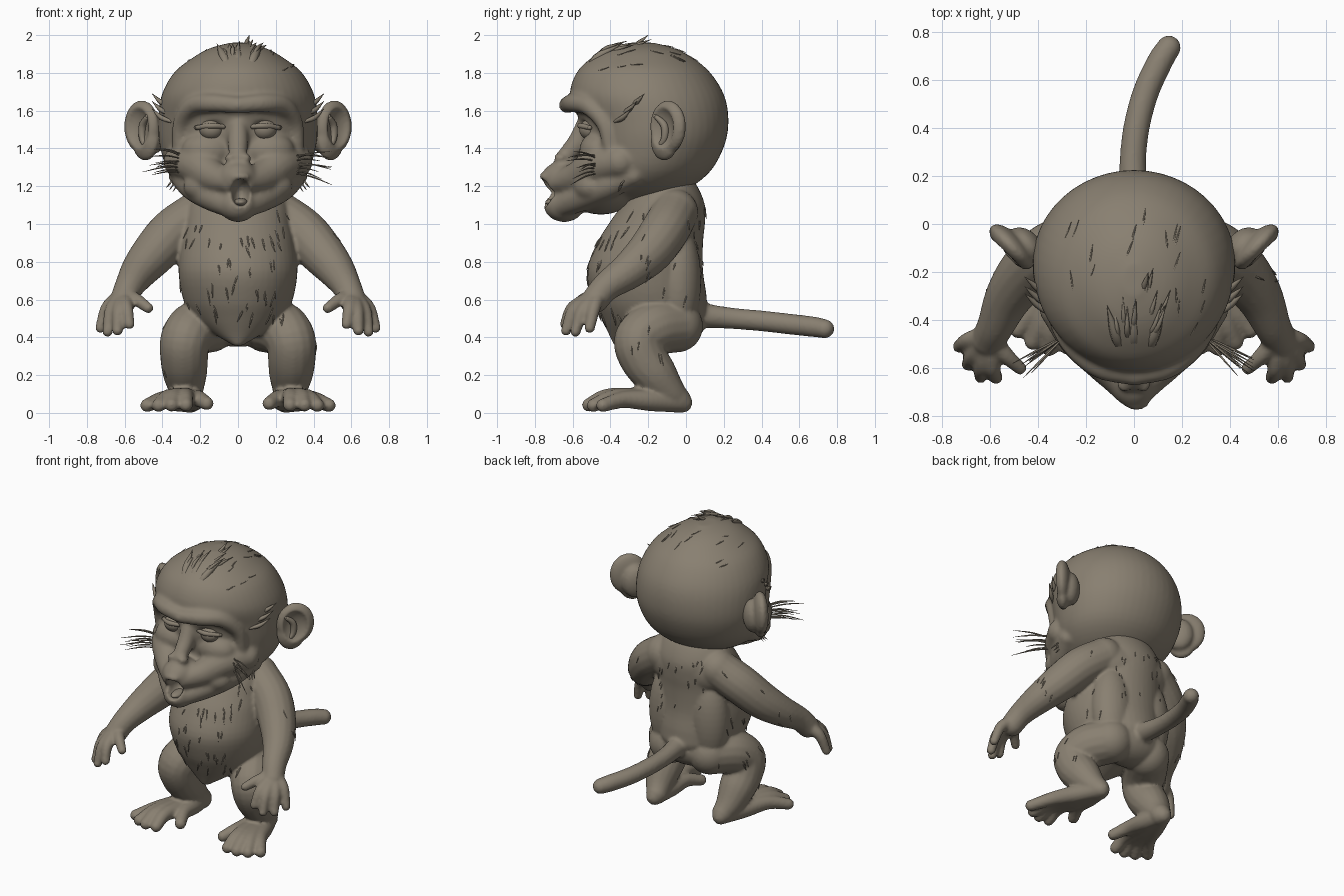
import bpy, bmesh, math, random
from mathutils import Vector, Matrix

random.seed(4)
cube = bpy.data.objects.get("Cube")
if cube:
    bpy.data.objects.remove(cube)

fur = bpy.data.materials.new("grey_brown_fur")
fur.use_nodes = True
fur.diffuse_color = (0.25, 0.215, 0.165, 1)
fur.node_tree.nodes["Principled BSDF"].inputs["Base Color"].default_value = fur.diffuse_color


def ball(bm, centre, radii, turn=0.0):
    m = (Matrix.Translation(centre) @ Matrix.Rotation(turn, 4, 'Z')
         @ Matrix.Diagonal((*radii, 1)))
    bmesh.ops.create_uvsphere(bm, u_segments=32, v_segments=20, radius=1, matrix=m)


def skin(bm, rings):
    """Join rings of points into a closed skin."""
    loops = [[bm.verts.new(p) for p in ring] for ring in rings]
    n = len(loops[0])
    for a, b in zip(loops, loops[1:]):
        for i in range(n):
            j = (i + 1) % n
            bm.faces.new((a[i], a[j], b[j], b[i]))
    bm.faces.new(loops[0][::-1])
    bm.faces.new(loops[-1])


def spline(points, steps=6):
    """Smooth path through points of any dimension."""
    pts = [Vector(p) for p in points]
    pts = [pts[0] * 2 - pts[1]] + pts + [pts[-1] * 2 - pts[-2]]
    path = []
    for a, b, c, d in zip(pts, pts[1:], pts[2:], pts[3:]):
        for k in range(steps):
            t = k / steps
            path.append(0.5 * (2 * b + (c - a) * t + (2 * a - 5 * b + 4 * c - d) * t * t
                               + (3 * b - a - 3 * c + d) * t ** 3))
    return path + [pts[-2]]


def tube(bm, points, side=1, sides=16, round_ends=True):
    """Round limb through (x, y, z, radius) points."""
    path = spline([(p[0] * side, *p[1:]) for p in points])
    pos, rad = [p.to_3d() for p in path], [max(p[3], 0.001) for p in path]
    last, frame, rings = Vector((0, 0, 1)), Matrix.Identity(3), []
    for i, p in enumerate(pos):
        way = (pos[min(i + 1, len(pos) - 1)] - pos[max(i - 1, 0)]).normalized()
        frame = last.rotation_difference(way).to_matrix() @ frame
        last = way
        rings.append([p + frame @ Vector((math.cos(a), math.sin(a), 0)) * rad[i]
                      for a in (2 * math.pi * k / sides for k in range(sides))])
    skin(bm, rings)
    if round_ends:
        for i in (0, -1):
            ball(bm, pos[i], [rad[i]] * 3)


def stack(bm, levels):
    """Upright form from (z, front, back, half width) levels."""
    rings = []
    for z, front, back, half in spline(levels, 4):
        rings.append([(half * math.cos(a), (front + back) / 2 + (back - front) / 2 * math.sin(a), z)
                      for a in (2 * math.pi * k / 48 for k in range(48))])
    skin(bm, rings)


def finish(name, bm):
    bmesh.ops.recalc_face_normals(bm, faces=bm.faces)
    me = bpy.data.meshes.new(name)
    bm.to_mesh(me)
    bm.free()
    ob = bpy.data.objects.new(name, me)
    bpy.context.collection.objects.link(ob)
    me.materials.append(fur)
    me.shade_smooth()
    return ob


def apply(ob, kind, **settings):
    mod = ob.modifiers.new(kind.title(), kind)
    for key, value in settings.items():
        setattr(mod, key, value)
    bpy.context.view_layer.objects.active = ob
    bpy.ops.object.modifier_apply(modifier=mod.name)


def fuse(ob, cutter=None, voxel=0.011, smooth=5):
    """Melt overlapping forms together and carve hollows."""
    apply(ob, 'REMESH', mode='VOXEL', voxel_size=voxel)
    if cutter:
        apply(ob, 'BOOLEAN', operation='DIFFERENCE', object=cutter, solver='EXACT')
        bpy.data.objects.remove(cutter)
        apply(ob, 'REMESH', mode='VOXEL', voxel_size=voxel)
    apply(ob, 'SMOOTH', factor=0.5, iterations=smooth)
    ob.data.materials.clear()
    ob.data.materials.append(fur)
    ob.data.shade_smooth()


# Torso, limbs and tail
bm = bmesh.new()
stack(bm, [(.355, -.38, -.33, .02), (.42, -.41, -.13, .13), (.5, -.45, .09, .24),
           (.6, -.495, .11, .29), (.75, -.525, .09, .315), (.9, -.47, .09, .3),
           (1, -.41, .1, .28), (1.1, -.34, .1, .265), (1.2, -.27, .06, .215), (1.28, -.24, 0, .15)])
ball(bm, (0, -.05, .48), (.24, .15, .13))
ball(bm, (0, -.05, 1.03), (.31, .14, .17))
for s in (1, -1):
    ball(bm, (s * .15, -.04, .7), (.14, .12, .3))
    tube(bm, [(.2, -.06, 1.06, .125), (.34, -.115, .96, .128), (.44, -.195, .85, .12),
              (.52, -.3, .755, .1), (.575, -.42, .67, .078), (.605, -.48, .6, .072)], s)
    for knuckle, tip in [((.69, -.485, .56), (.728, -.51, .45)), ((.67, -.545, .545), (.69, -.585, .43)),
                         ((.63, -.59, .545), (.638, -.635, .435)), ((.59, -.595, .56), (.575, -.64, .47)),
                         ((.54, -.54, .6), (.475, -.6, .555))]:
        tube(bm, [(.605, -.46, .62, .045), (*knuckle, .035), (*tip, .028)], s)
    tube(bm, [(.15, -.05, .46, .14), (.23, -.17, .445, .144), (.28, -.25, .385, .132),
              (.285, -.225, .29, .127), (.28, -.16, .2, .116), (.27, -.095, .12, .09), (.255, -.045, .07, .07)], s)
    for knuckle, tip in [((.21, -.3, .075), (.165, -.4, .05)), ((.28, -.41, .085), (.275, -.51, .042)),
                         ((.335, -.41, .085), (.352, -.515, .042)), ((.37, -.38, .08), (.42, -.49, .04)),
                         ((.4, -.33, .07), (.482, -.44, .04))]:
        mid = [(h + k) / 2 for h, k in zip((.255, -.03, .06), knuckle)]
        tube(bm, [(.255, -.02, .055, .054), (*mid, .057), (*knuckle, .045), (*tip, .036)], s)
tube(bm, [(0, 0, .53, .09), (0, .1, .515, .066), (-.005, .25, .5, .056), (.01, .4, .487, .055),
          (.05, .55, .47, .055), (.11, .68, .455, .054), (.145, .735, .445, .05)])
body = finish("body", bm)
fuse(body, smooth=4)

# Head with brow, muzzle and cheeks
bm = bmesh.new()
stack(bm, [(1.13, -.45, -.15, .14), (1.18, -.5, .0, .27), (1.28, -.53, .13, .37),
           (1.42, -.54, .205, .415), (1.55, -.565, .225, .422), (1.68, -.615, .203, .405),
           (1.8, -.58, .13, .34), (1.88, -.5, .035, .24), (1.93, -.41, -.06, .15), (1.96, -.3, -.17, .04)])
ball(bm, (0, -.45, 1.19), (.28, .19, .14))
ball(bm, (0, -.63, 1.24), (.11, .135, .1))
ball(bm, (0, -.645, 1.1), (.1, .108, .09))
tube(bm, [(0, -.53, 1.53, .05), (0, -.575, 1.43, .055), (0, -.65, 1.345, .045)])
for s in (1, -1):
    tube(bm, [(0, -.63, 1.63, .044), (.14, -.595, 1.64, .05), (.24, -.515, 1.625, .05),
              (.3, -.43, 1.53, .045), (.31, -.4, 1.4, .04)], s)
    # Cheek running from the muzzle, and jaw below it
    tube(bm, [(.04, -.68, 1.22, .06), (.13, -.57, 1.25, .085), (.22, -.465, 1.31, .1), (.31, -.35, 1.33, .085)], s)
    tube(bm, [(.03, -.67, 1.09, .06), (.13, -.56, 1.14, .075), (.23, -.43, 1.2, .08), (.31, -.28, 1.26, .06)], s)
    ball(bm, (s * .16, -.5, 1.2), (.13, .1, .09))
    ball(bm, (s * .16, -.46, 1.39), (.14, .105, .1))
    ball(bm, (s * .035, -.665, 1.35), (.036, .036, .027))
ball(bm, (.01, -.74, 1.25), (.055, .037, .028))
head = finish("head", bm)

# Hollows for mouth, eyes and nostrils
bm = bmesh.new()
ball(bm, (.015, -.76, 1.165), (.052, .13, .075))
for s in (1, -1):
    ball(bm, (s * .15, -.595, 1.51), (.1, .08, .055))
    ball(bm, (s * .025, -.71, 1.345), (.013, .03, .013))
fuse(head, finish("hollows", bm), .011, 7)

# Eyeballs with lids, and tongue
for s, side in ((1, "left"), (-1, "right")):
    bm = bmesh.new()
    ball(bm, (s * .14, -.505, 1.5), (.064, .06, .056))
    tube(bm, [(.07, -.54, 1.515, .012), (.14, -.56, 1.52, .015), (.22, -.51, 1.51, .012)], s)
    finish(side + "_eye", bm)
bm = bmesh.new()
ball(bm, (.015, -.675, 1.115), (.036, .07, .022))
finish("tongue", bm)

# Cupped ears on a tapering root, narrowing to the lobe
turn = math.radians(46)
bm = bmesh.new()
ball(bm, (.51, -.095, 1.515), (.122, .052, .14), turn)
ball(bm, (.49, -.115, 1.44), (.09, .045, .105), turn)
ball(bm, (.45, -.09, 1.48), (.09, .06, .11), turn)
ears = finish("ears", bm)
bm = bmesh.new()
ball(bm, (.545, -.14, 1.51), (.088, .055, .115), turn)
fuse(ears, finish("ear_hollow", bm), .01, 3)
bm = bmesh.new()
bm.from_mesh(ears.data)
tube(bm, [(.48, -.16, 1.57, .012), (.505, -.115, 1.52, .02), (.505, -.115, 1.45, .018), (.48, -.15, 1.4, .012)])
bm.to_mesh(ears.data)
bm.free()
ears.data.shade_smooth()
apply(ears, 'MIRROR', use_mirror_merge=False)


def tuft(bm, base, tip, r, lift=(0, 0, 0)):
    """Pointed lock of hair bowed by lift."""
    base, tip = Vector(base), Vector(tip)
    mid = (base + tip) / 2 + Vector(lift)
    tube(bm, [(*base, r * .6), (*mid, r), (*tip, .001)], sides=6, round_ends=False)


def scatter(bm, ob, count, low, high, aim, flow, length, r):
    """Lay tufts on a surface hit by rays along aim."""
    aim = Vector(aim)
    for _ in range(count):
        spot = Vector([random.uniform(a, b) for a, b in zip(low, high)])
        hit, at, normal, _ = ob.ray_cast(spot - aim * 2, aim)
        if hit:
            way = Vector(flow) + Vector([random.uniform(-.3, .3) for _ in range(3)])
            way = (way - normal * way.dot(normal)).normalized()
            tip = at + way * length * random.uniform(.5, 1.2)
            _, tip, out, _ = ob.closest_point_on_mesh(tip)
            tuft(bm, at - normal * .004, tip + out * .006, r, normal * .001)


# Fur locks on the body
bm = bmesh.new()
scatter(bm, body, 45, (-.26, 0, .5), (.26, 0, 1.02), (0, 1, 0), (0, 0, -1), .09, .005)
scatter(bm, body, 20, (-.2, 0, .75), (.2, 0, 1.15), (0, -1, 0), (0, 0, -1), .06, .004)
for s in (1, -1):
    scatter(bm, body, 20, (0, -.3, .2), (0, .05, 1.1), (-s, 0, 0), (s * .3, -.2, -1), .08, .004)
finish("body_fur", bm)

# Crown hair, swept up and back
bm = bmesh.new()
scatter(bm, head, 18, (-.3, -.5, 0), (.3, -.02, 0), (0, 0, -1), (.25, 1, .1), .15, .004)
for k in range(15):
    x = -.12 + .018 * k
    y = random.uniform(-.5, -.25)
    top = random.uniform(1.95, 1.99) - .3 * abs(x - .03)
    tuft(bm, (x * .6, y, 1.87), (x + .02, y + .14, top), .011, (0, -.02, .015))
for x in (-.08, .0, .09):
    tuft(bm, (x * .4, -.55, 1.74), (x * 1.4, -.34, 1.955), .026, (0, -.028, .028))
tuft(bm, (.03, -.3, 1.92), (.06, -.2, 2.0), .012)
finish("crown_hair", bm)

# Sideburn spikes, whiskers and jaw tufts
bm = bmesh.new()
for s in (1, -1):
    for z, y in ((1.54, -.38), (1.58, -.35), (1.62, -.31)):
        tuft(bm, (s * .345, y, z), (s * .455, y + .09, z + .07), .014, (s * .004, 0, -.012))
    for k in range(10):
        z = 1.24 + .018 * k
        tip = (s * random.uniform(.42, .51), random.uniform(-.65, -.55), z + random.uniform(-.05, .03))
        tuft(bm, (s * .28, -.46, 1.27 + .01 * k), tip, .0045, (0, 0, .012))
    for k in range(3):
        tuft(bm, (s * (.3 + .02 * k), -.32, 1.24), (s * (.345 + .018 * k), -.36, 1.17 + .01 * k), .005)
finish("whiskers", bm)
